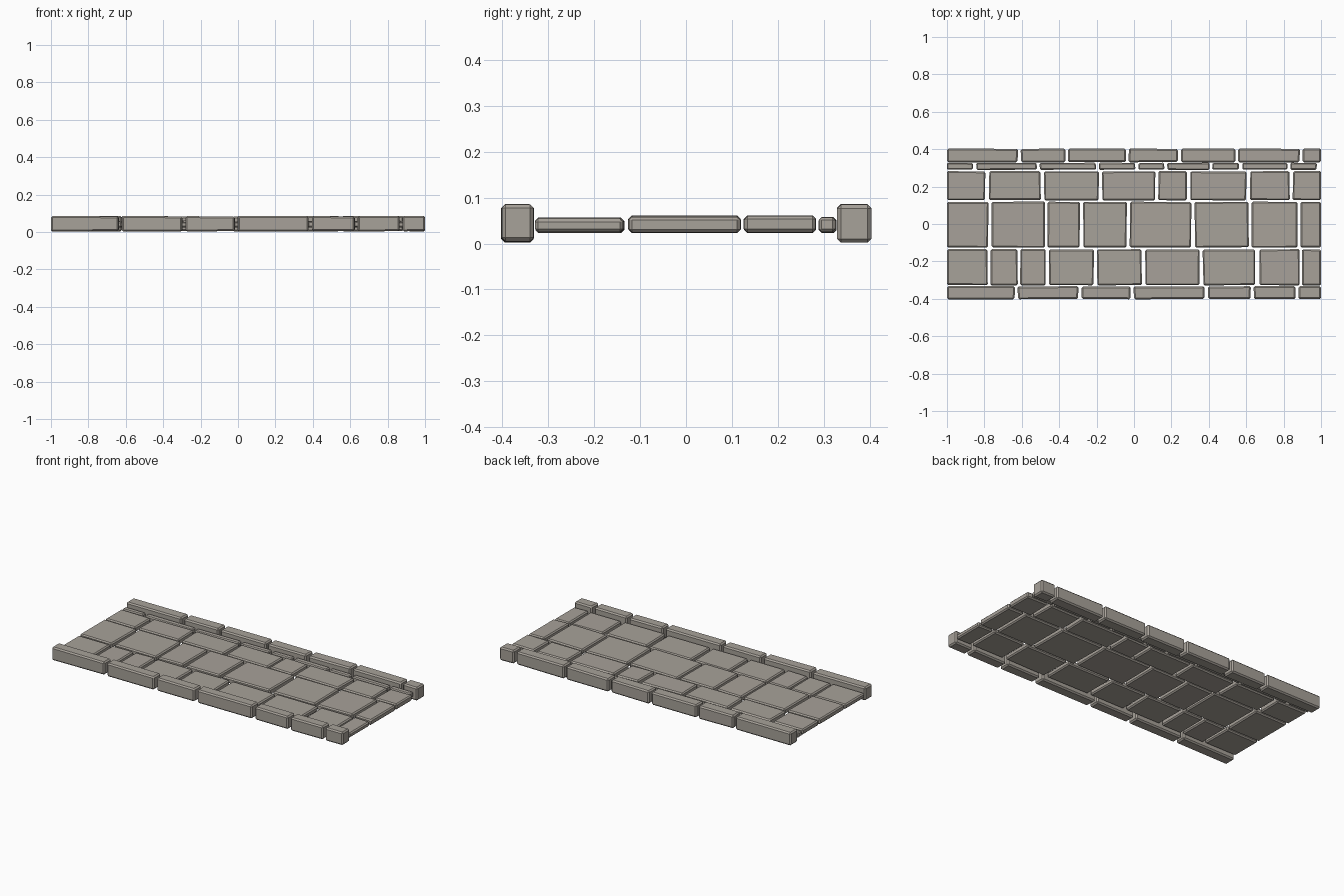
import bpy
import bmesh
import random

random.seed(4)
cube = bpy.data.objects.get("Cube")
if cube:
    bpy.data.objects.remove(cube, do_unlink=True)

stone = bpy.data.materials.new("warm_grey_stone")
stone.use_nodes = True
colour = (0.39, 0.36, 0.32, 1)
stone.diffuse_color = colour
bsdf = next(n for n in stone.node_tree.nodes if n.type == "BSDF_PRINCIPLED")
bsdf.inputs["Base Color"].default_value = colour
bsdf.inputs["Roughness"].default_value = 0.9

GAP = 0.012


def add_block(name, x, y, z, bevel, wobble):
    """One chiselled stone: a box with slightly uneven corners and chamfered edges."""
    bm = bmesh.new()
    bmesh.ops.create_cube(bm, size=1)
    shift = {(sx, sy): random.uniform(0, wobble) for sx in (0, 1) for sy in (0, 1)}
    tilt = {(sx, sz): random.uniform(0, wobble) for sx in (0, 1) for sz in (0, 1)}
    for v in bm.verts:
        sx, sy, sz = (int(c > 0) for c in v.co)
        # Corners only move inwards, so neighbouring stones never collide
        in_x = shift[sx, sy] if abs(x[sx]) < 0.99 else 0
        in_y = shift[sx, 1 - sy] * 0.6
        in_z = tilt[sx, sz] * 0.6
        v.co = (x[sx] + (-in_x if sx else in_x),
                y[sy] + (-in_y if sy else in_y),
                z[sz] + (-in_z if sz else in_z))
    bmesh.ops.bevel(bm, geom=bm.edges[:], offset=bevel, segments=1,
                    profile=0.5, affect="EDGES")
    bmesh.ops.recalc_face_normals(bm, faces=bm.faces[:])
    mesh = bpy.data.meshes.new(name)
    bm.to_mesh(mesh)
    bm.free()
    mesh.materials.append(stone)
    bpy.context.collection.objects.link(bpy.data.objects.new(name, mesh))


def add_course(name, y, z, bevel, wobble, joints):
    """A row of stones running along x, split at the given joints."""
    for i, (a, b) in enumerate(zip(joints, joints[1:])):
        left = a if i == 0 else a + GAP / 2
        right = b if i == len(joints) - 2 else b - GAP / 2
        add_block(f"{name}_{i + 1}", (left, right), y, z, bevel, wobble)


# Raised kerbs along both long sides
add_course("front_kerb_stone", (-0.403, -0.331), (0.002, 0.086), 0.008, 0.005,
           [-1, -0.63, -0.29, -0.01, 0.385, 0.632, 0.872, 1])
add_course("back_kerb_stone", (0.329, 0.404), (0.002, 0.086), 0.008, 0.005,
           [-1, -0.613, -0.36, -0.035, 0.245, 0.55, 0.895, 1])

# Paving slabs between the kerbs
add_course("front_paving_slab", (-0.329, -0.134), (0.022, 0.057), 0.007, 0.006,
           [-1, -0.775, -0.615, -0.465, -0.205, 0.05, 0.36, 0.66, 0.892, 1])
add_course("middle_paving_slab", (-0.127, 0.12), (0.023, 0.061), 0.007, 0.006,
           [-1, -0.77, -0.47, -0.28, -0.03, 0.316, 0.622, 0.882, 1])
add_course("back_paving_slab", (0.125, 0.284), (0.023, 0.061), 0.007, 0.006,
           [-1, -0.785, -0.49, -0.18, 0.122, 0.29, 0.61, 0.84, 1])

# Narrow filler strip beside the back kerb
add_course("filler_stone", (0.289, 0.328), (0.023, 0.058), 0.006, 0.005,
           [-1, -0.85, -0.512, -0.195, 0.015, 0.17, 0.41, 0.57, 0.83, 0.98])
